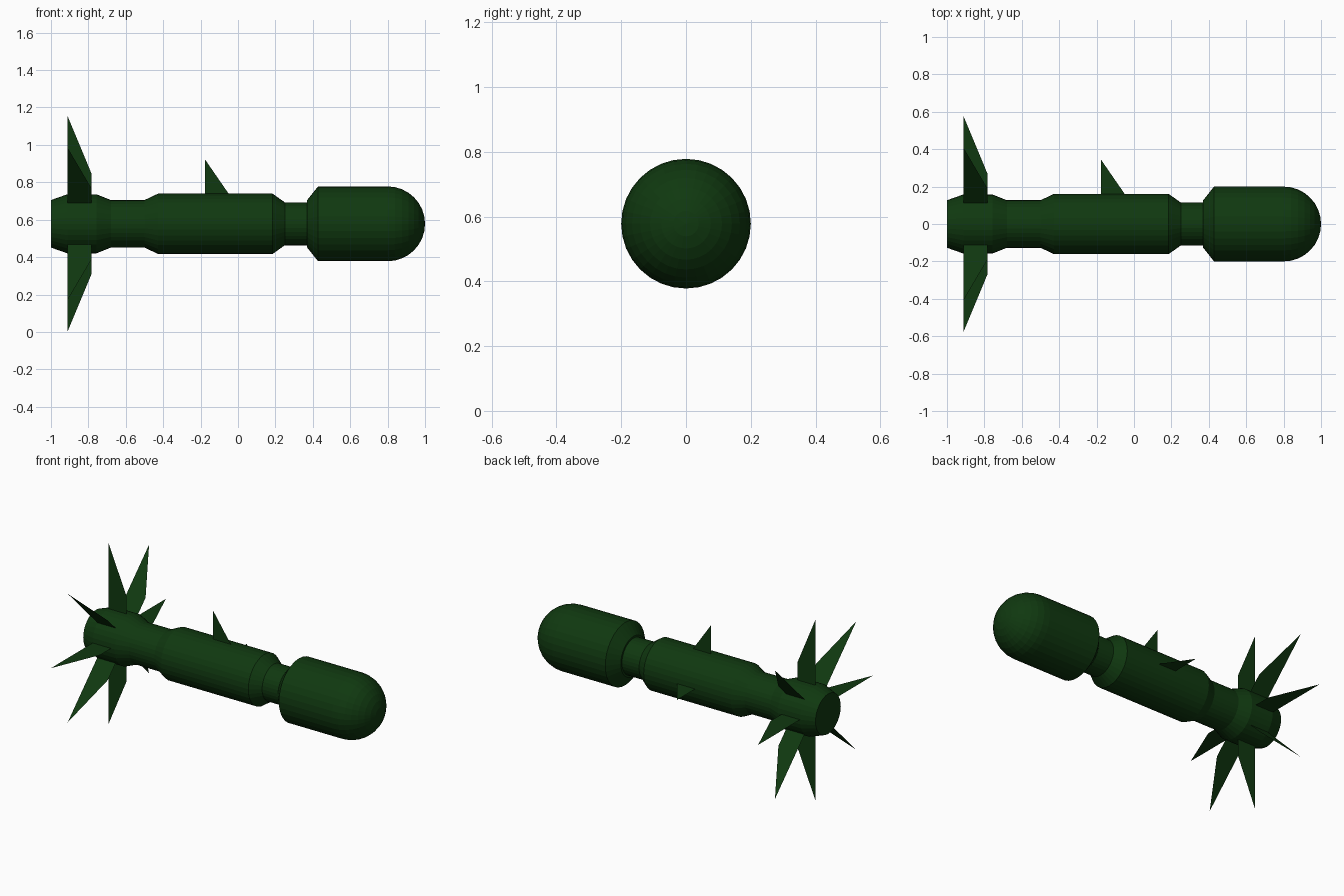
import bpy, bmesh, math
from mathutils import Matrix, Vector

SIDES = 32
AXIS_Z = 0.578

cube = bpy.data.objects.get("Cube")
if cube:
    bpy.data.objects.remove(cube, do_unlink=True)

green = bpy.data.materials.new("dark_green")
green.use_nodes = True
colour = (0.005, 0.04, 0.005, 1)
green.diffuse_color = colour
shader = next(n for n in green.node_tree.nodes if n.type == "BSDF_PRINCIPLED")
shader.inputs["Base Color"].default_value = colour
shader.inputs["Roughness"].default_value = 0.8


def finish(name, bm):
    mesh = bpy.data.meshes.new(name)
    bm.to_mesh(mesh)
    bm.free()
    mesh.materials.append(green)
    obj = bpy.data.objects.new(name, mesh)
    obj.location.z = AXIS_Z
    bpy.context.collection.objects.link(obj)
    return obj


def lathe(name, profile):
    """Spin a list of (x, radius) points around the long axis."""
    bm = bmesh.new()
    verts = [bm.verts.new((x, 0, r)) for x, r in profile]
    edges = [bm.edges.new(pair) for pair in zip(verts, verts[1:])]
    bmesh.ops.spin(bm, geom=verts + edges, cent=(0, 0, 0), axis=(1, 0, 0),
                   angle=math.tau, steps=SIDES)
    bmesh.ops.remove_doubles(bm, verts=bm.verts, dist=0.0005)
    bmesh.ops.recalc_face_normals(bm, faces=bm.faces)
    return finish(name, bm)


def fin(name, outline, angle):
    """Flat radial blade; angle is measured from straight up, around x."""
    bm = bmesh.new()
    turn = Matrix.Rotation(angle, 3, "X")
    bm.faces.new([bm.verts.new(turn @ Vector((x, 0, r))) for x, r in outline])
    return finish(name, bm)


# Motor tube, body and neck
lathe("body_tube", [
    (-1, 0), (-1, .127), (-.912, .158), (-.757, .158), (-.68, .127),
    (-.5, .127), (-.428, .161), (.185, .161), (.25, .115), (.38, .115)])

# Warhead with a hemispherical nose
nose = [(.8 + .2 * math.sin(a), .2 * math.cos(a))
        for a in (math.pi / 2 * i / 8 for i in range(8))]
lathe("warhead", [(.37, 0), (.37, .127), (.428, .2)] + nose + [(1, 0)])

# Eight swept tail fins
for i in range(8):
    fin(f"tail_fin_{i + 1}",
        [(-.912, .12), (-.912, .578), (-.783, .268), (-.783, .12)],
        i * math.tau / 8)

# Two small guide fins, on the top and the back
for name, angle in (("top_guide_fin", 0), ("back_guide_fin", -math.pi / 2)):
    fin(name, [(-.177, .15), (-.177, .345), (-.05, .161), (-.05, .15)], angle)
